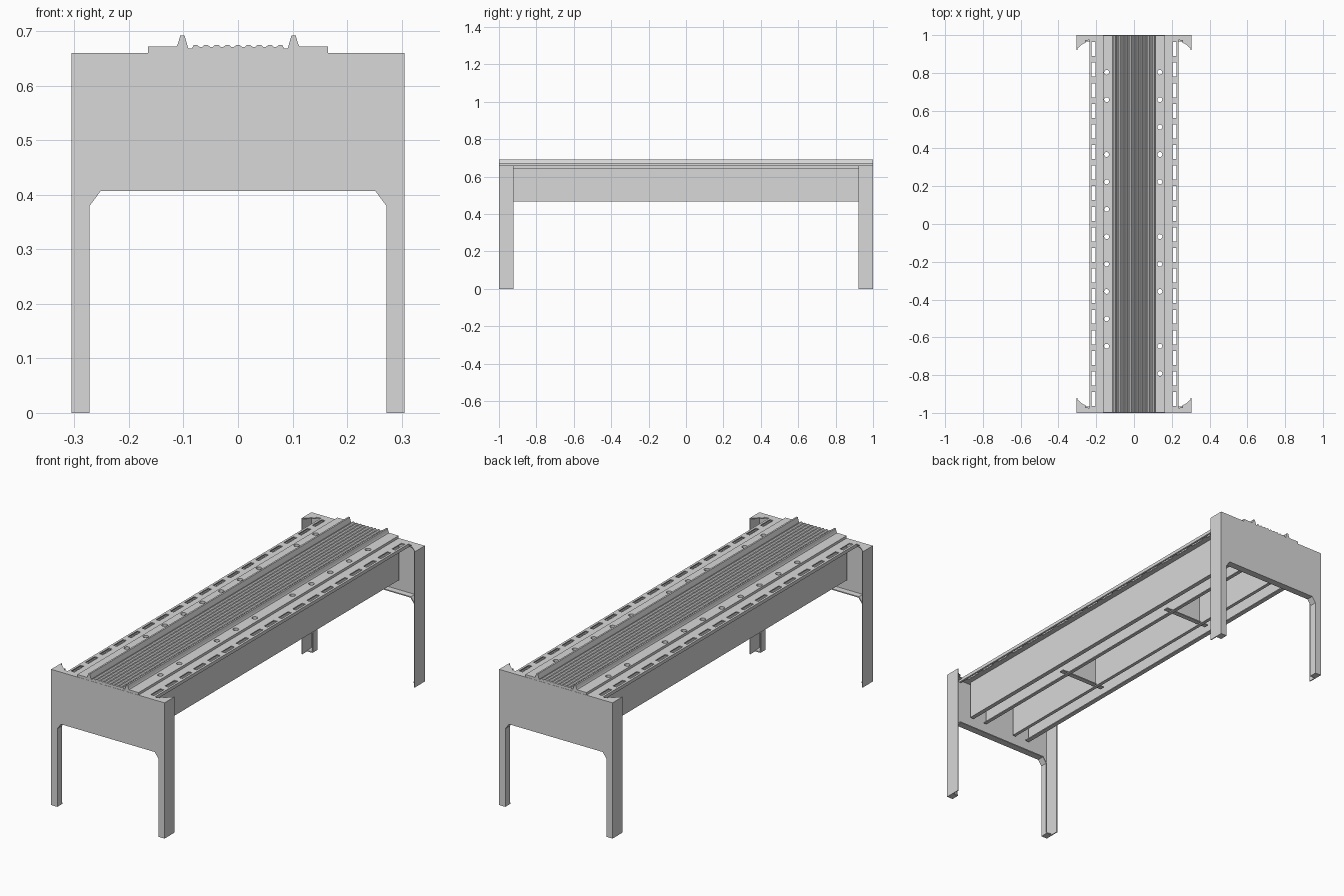
import bpy, bmesh
from mathutils import Vector

cube = bpy.data.objects.get("Cube")
if cube:
    bpy.data.objects.remove(cube)

GREY = (0.69, 0.69, 0.69, 1)
mat = bpy.data.materials.new("plain grey metal")
mat.use_nodes = True
mat.diffuse_color = GREY
mat.node_tree.nodes["Principled BSDF"].inputs["Base Color"].default_value = GREY

T = 0.005                       # sheet thickness
W, TOP, OPEN = 0.305, 0.66, 0.407
BEAM_LOW, BEAM_HIGH = 0.467, 0.656


def finish(name, bm):
    bmesh.ops.recalc_face_normals(bm, faces=bm.faces)
    mesh = bpy.data.meshes.new(name)
    bm.to_mesh(mesh)
    bm.free()
    obj = bpy.data.objects.new(name, mesh)
    bpy.context.collection.objects.link(obj)
    mesh.materials.append(mat)
    return obj


def prism(name, pts, axis, lo, hi):
    """Extrude an outline along y (points are x, z) or z (points are x, y)."""
    bm = bmesh.new()
    place = (lambda p: (p[0], lo, p[1])) if axis == "y" else (lambda p: (p[0], p[1], lo))
    face = bm.faces.new([bm.verts.new(place(p)) for p in pts])
    grown = bmesh.ops.extrude_face_region(bm, geom=[face])["geom"]
    shift = Vector((0, hi - lo, 0)) if axis == "y" else Vector((0, 0, hi - lo))
    bmesh.ops.translate(bm, vec=shift, verts=[g for g in grown if isinstance(g, bmesh.types.BMVert)])
    return finish(name, bm)


def box(name, x, y, z):
    x, y, z = sorted(x), sorted(y), sorted(z)
    return prism(name, [(x[0], z[0]), (x[1], z[0]), (x[1], z[1]), (x[0], z[1])], "y", *y)


def mirrored(half):
    """Complete an outline given for +x, in order, with its mirror image."""
    return half + [(-x, z) for x, z in reversed(half)]


# Ribbed deck with two ridges
half = [(0.165, 0.655), (0.165, 0.672), (0.113, 0.672), (0.110, 0.678), (0.106, 0.692),
        (0.098, 0.692), (0.091, 0.668), (0.085, 0.668)]
pitch = 0.0195
for i in range(4, 0, -1):
    c = i * pitch
    half += [(c + 0.003, 0.675), (c - 0.003, 0.675),
             (c - pitch / 2 + 0.002, 0.671), (c - pitch / 2 - 0.002, 0.671)]
half.append((0.003, 0.675))
deck = prism("deck", mirrored(half), "y", -0.999, 0.999)

# Screw holes along both deck margins
bm = bmesh.new()
step, first = 0.145, 0.803
for x, skipped in ((-0.145, (2, 11)), (0.137, (5, 9))):
    for i in range(12):
        if i not in skipped:
            made = bmesh.ops.create_cone(bm, cap_ends=True, segments=16, radius1=0.013,
                                         radius2=0.013, depth=0.1)
            bmesh.ops.translate(bm, verts=made["verts"], vec=(x, first - i * step, TOP))
cutter = finish("hole_cutter", bm)
cutter.hide_render = True
cutter.hide_viewport = True
cutter.display_type = "WIRE"
cut = deck.modifiers.new("holes", "BOOLEAN")
cut.operation = "DIFFERENCE"
cut.solver = "EXACT"
cut.object = cutter

# Slotted side rails with a folded outer lip
for s, side in ((1, "left"), (-1, "right")):
    xs = [s * v for v in (0.16, 0.205, 0.224, 0.235)]
    ys = [-0.996]
    for i in range(18):
        mid = -0.927 + i * 0.109
        ys += [mid - 0.037, mid + 0.037]
    ys.append(0.996)
    bm = bmesh.new()
    grid = [[bm.verts.new((x, y, TOP)) for x in xs] for y in ys]
    for j in range(len(ys) - 1):
        for i in range(3):
            if not (i == 1 and j % 2 == 1):
                bm.faces.new((grid[j][i], grid[j][i + 1], grid[j + 1][i + 1], grid[j + 1][i]))
    rail = finish(side + "_slotted_rail", bm)
    if rail.data.polygons[0].normal.z < 0:
        rail.data.flip_normals()
    rail.modifiers.new("thickness", "SOLIDIFY").thickness = T
    length = (-0.996, 0.996)
    box(side + "_rail_lip", (s * 0.235, s * 0.231), length, (0.644, TOP - T))
    box(side + "_rail_return", (s * 0.235, s * 0.225), length, (0.644, 0.648))

    # Long beams: an outer and an inner web with narrow bottom flanges
    length = (-0.98, 0.98)
    box(side + "_outer_web", (s * 0.18, s * 0.175), length, (BEAM_LOW, BEAM_HIGH))
    box(side + "_outer_flange", (s * 0.175, s * 0.158), length, (BEAM_LOW, BEAM_LOW + T))
    box(side + "_inner_web", (s * 0.085, s * 0.08), length, (BEAM_LOW, BEAM_HIGH))
    box(side + "_inner_flange", (s * 0.085, s * 0.097), length, (BEAM_LOW, BEAM_LOW + T))

# Cross braces
for s, end in ((-1, "front"), (1, "back")):
    y = s * 0.38
    box(end + "_brace_web", (-0.08, 0.08), (y - T / 2, y + T / 2), (BEAM_LOW + T, BEAM_HIGH))
    box(end + "_brace_flange", (-0.125, 0.125), (y - 0.012, y + 0.012),
        (BEAM_LOW + T, BEAM_LOW + 2 * T))

# End frames: a plate with two legs, folded side, opening and corner flanges
opening = [(0.272, 0.0), (0.272, 0.38), (0.252, OPEN)]
for s, end in ((-1, "front"), (1, "back")):
    prism(end + "_plate", mirrored([(W, TOP), (W, 0.0)] + opening), "y", s, s * (1 - T))

    inner = [(0.272 + T, 0.0), (0.272 + T, 0.38), (0.252 + T / 2, OPEN + T)]
    band = mirrored(opening) + list(reversed(mirrored(inner)))
    prism(end + "_opening_flange", band, "y", s * 0.999, s * 0.965)

    for m, side in ((1, "left"), (-1, "right")):
        name = f"{end}_{side}_"
        box(name + "leg_flange", (m * W, m * (W - T)), (s, s * 0.922), (0.0, TOP))
        box(name + "foot", (m * 0.272, m * W), (s, s * 0.96), (0.0, T))
        gusset = [(W, 1.0), (W, 0.925), (0.27, 0.955), (0.257, 0.958),
                  (0.257, 0.97), (0.235, 0.975), (0.235, 1.0)]
        prism(name + "gusset", [(m * x, s * y) for x, y in gusset], "z", TOP - T, TOP)
